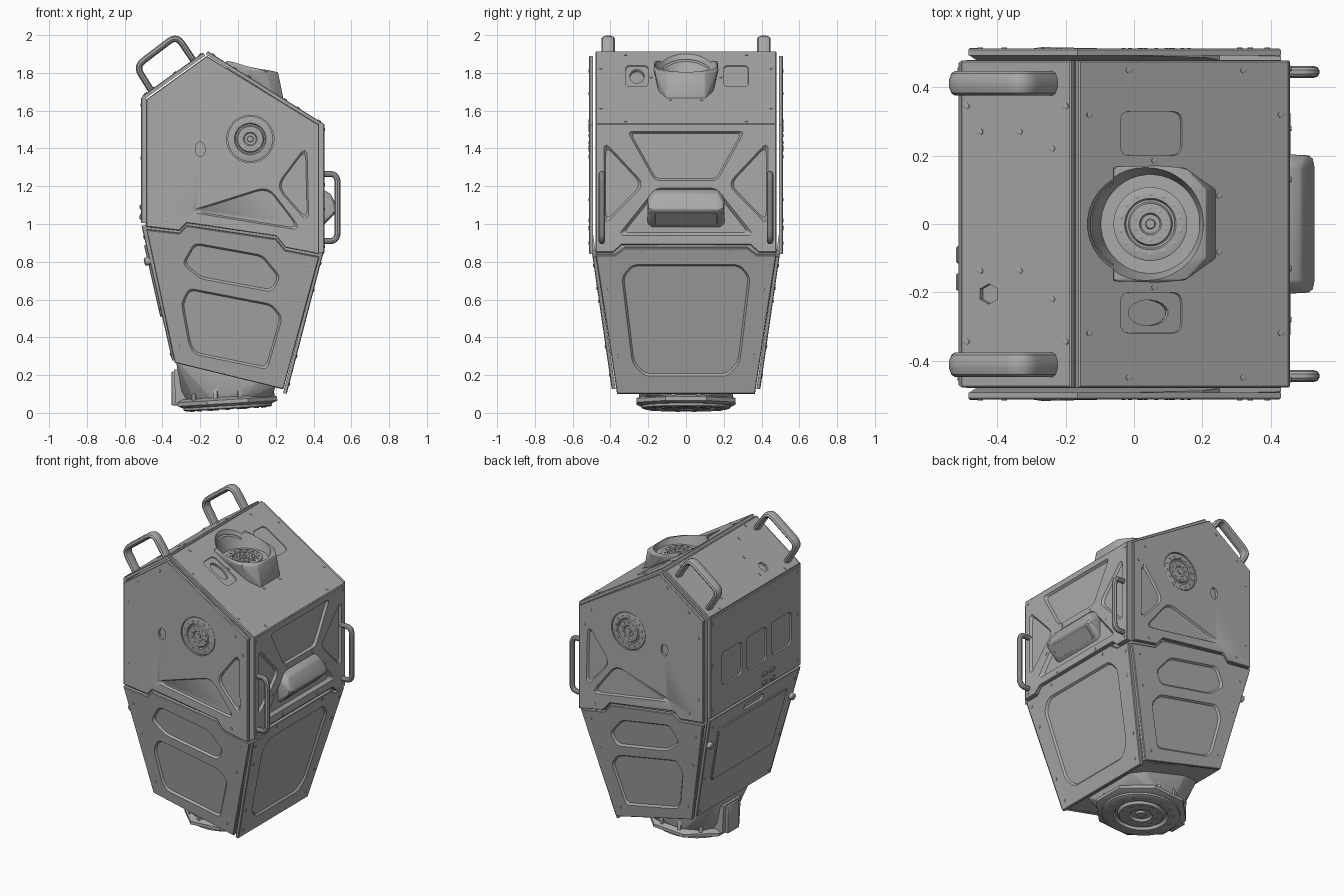
import bpy, bmesh, math
from mathutils import Vector as V

cube = bpy.data.objects.get("Cube")
if cube:
    bpy.data.objects.remove(cube, do_unlink=True)

grey = bpy.data.materials.new("armour_grey")
grey.use_nodes = True
grey.diffuse_color = (0.4, 0.4, 0.4, 1)
grey.node_tree.nodes["Principled BSDF"].inputs["Base Color"].default_value = (0.4, 0.4, 0.4, 1)
parts = []


# Helpers: outlines are drawn on a plane given by an origin, two axes and a normal
def plane(o, a, b, out):
    a, b = V(a), V(b)
    n = a.cross(b).normalized()
    return V(o), a, b, n if n.dot(V(out)) > 0 else -n


def lift(f, d):
    return (f[0] + f[3] * d,) + f[1:]


def circle(r, n, u=0, v=0, sv=1):
    turn = [2 * math.pi * (i + .5) / n for i in range(n)]
    return [(u + r * math.cos(t), v + r * sv * math.sin(t)) for t in turn]


def rect(u0, u1, v0, v1):
    return [(u0, v0), (u1, v0), (u1, v1), (u0, v1)]


def mirror(pts):
    return pts + [(-u, v) for u, v in reversed(pts)]


def rounded(pts, r, steps=4, closed=True):
    pts = [V(p) for p in pts]
    out = []
    for i, p in enumerate(pts):
        if not r or not closed and i in (0, len(pts) - 1):
            out.append(p)
            continue
        a, b = pts[i - 1] - p, pts[(i + 1) % len(pts)] - p
        a = p + a.normalized() * min(r, a.length * .45)
        b = p + b.normalized() * min(r, b.length * .45)
        for k in range(steps + 1):
            t = k / steps
            out.append(a * (1 - t) ** 2 + p * 2 * t * (1 - t) + b * t * t)
    return out


def inset(pts, d):
    out = []
    for i, p in enumerate(pts):
        e, f = (p - pts[i - 1]).normalized(), (pts[(i + 1) % len(pts)] - p).normalized()
        n, m = V((-e.y, e.x)), V((-f.y, f.x))
        out.append(p + (n + m) * d / max(.1, 1 + n.dot(m)))
    return out


def solid(bm, pts, f, sections, r=0):
    pts = [V(p) for p in pts]
    if sum(pts[i - 1].cross(p) for i, p in enumerate(pts)) < 0:
        pts.reverse()
    o, a, b, n = f
    rings = [[bm.verts.new(o + a * p.x + b * p.y + n * d) for p in rounded(inset(pts, s), r)] for d, s in sections]
    for q, s in zip(rings, rings[1:]):
        for i in range(len(q)):
            bm.faces.new((q[i - 1], q[i], s[i], s[i - 1]))
    bm.faces.new(rings[0])
    bm.faces.new(rings[-1])


def finish(name, bm):
    bmesh.ops.recalc_face_normals(bm, faces=bm.faces)
    me = bpy.data.meshes.new(name)
    bm.to_mesh(me)
    bm.free()
    me.materials.append(grey)
    ob = bpy.data.objects.new(name, me)
    bpy.context.scene.collection.objects.link(ob)
    parts.append(ob)
    return ob


def cut(ob, pts, f, sections, r=0):
    bm = bmesh.new()
    solid(bm, pts, f, sections, r)
    cutter = finish("cutter", bm)
    cutter.hide_render = True
    mod = ob.modifiers.new("cut", "BOOLEAN")
    mod.operation, mod.solver, mod.object = "DIFFERENCE", "EXACT", cutter
    me = bpy.data.meshes.new_from_object(ob.evaluated_get(bpy.context.evaluated_depsgraph_get()))
    ob.modifiers.clear()
    ob.data = me
    parts.remove(cutter)
    bpy.data.objects.remove(cutter, do_unlink=True)


# A plate with recesses, each given as outline, corner radius, depth and wall width
def panel(name, pts, f, thick=.02, recesses=(), screws=(), r=0):
    bm = bmesh.new()
    solid(bm, pts, f, [(-thick, 0), (-.004, 0), (0, .004)], r)
    ob = finish(name, bm)
    for outline, radius, depth, wall in recesses:
        cut(ob, outline, f, [(depth, -wall), (-depth, wall)], radius)
    if screws:
        bm = bmesh.new()
        for u, v in screws:
            solid(bm, circle(.009, 8, u, v), f, [(-.004, 0), (.003, 0), (.004, .003)])
        finish(name + "_screws", bm)
    return ob


def hub(name, f, r, h, u=0, v=0):
    bm = bmesh.new()
    steps = [(-.5, 0), (.8, 0), (1, .06), (1, .3), (.4, .34), (.4, .4), (1, .44), (1, .7), (.5, .74), (.5, .86), (.9, .88)]
    solid(bm, circle(r, 40, u, v), f, [(d * h, s * r) for d, s in steps])
    for n, q in ((14, .82), (10, .43)):
        for cu, cv in circle(q * r, n, u, v):
            solid(bm, circle(.06 * r, 8, cu, cv), f, [(.5 * h, 0), (h + .003, 0), (h + .004, .02 * r)])
    return finish(name, bm)


def hull(name, pts, bevel=0):
    bm = bmesh.new()
    for p in pts:
        bm.verts.new(p)
    bmesh.ops.convex_hull(bm, input=bm.verts)
    bmesh.ops.delete(bm, geom=[v for v in bm.verts if not v.link_faces], context="VERTS")
    bmesh.ops.dissolve_limit(bm, angle_limit=.02, verts=bm.verts, edges=bm.edges)
    if bevel:
        bmesh.ops.bevel(bm, geom=bm.edges[:], offset=bevel, segments=2, profile=.5, affect="EDGES")
    return finish(name, bm)


def both(pts):
    return [(x, s * y, z) for x, y, z in pts for s in (-1, 1)]


def handle(name, path, y, radius, flat):
    cu = bpy.data.curves.new(name, "CURVE")
    cu.dimensions, cu.bevel_depth, cu.bevel_resolution, cu.use_fill_caps = "3D", radius, 3, True
    pts = rounded(path, .05, 5, False)
    sp = cu.splines.new("POLY")
    sp.points.add(len(pts) - 1)
    for q, p in zip(sp.points, pts):
        q.co = (p.x, 0, p.y, 1)
    tmp = bpy.data.objects.new("tmp", cu)
    bpy.context.scene.collection.objects.link(tmp)
    me = bpy.data.meshes.new_from_object(tmp.evaluated_get(bpy.context.evaluated_depsgraph_get()))
    bpy.data.objects.remove(tmp, do_unlink=True)
    bm = bmesh.new()
    bm.from_mesh(me)
    for v in bm.verts:
        v.co.y = v.co.y * flat + y
    finish(name, bm)


# Inner body
core = hull("inner_body", both([(-.49, .48, .98), (-.49, .48, 1.655), (-.165, .48, 1.885), (.43, .48, 1.515),
                                (.43, .475, .84), (-.325, .39, .275), (.235, .365, .125)]))

# Side armour, the same on front and back
up_edge = [(-.485, .985), (-.31, .965), (-.27, 1.005), (.2, .935), (.25, .875), (.43, .84)]
low_edge = [(u, v - .015) for u, v in up_edge]
tri_low = [(-.27, 1.065), (.16, 1.2), (.34, .965)]
tri_rear = [(.365, 1.42), (.375, 1.0), (.2, 1.2)]
hexagon = [(-.23, .9), (.13, .835), (.225, .72), (.18, .64), (-.2, .71), (-.295, .79)]
octagon = [(-.26, .66), (.18, .575), (.235, .505), (.155, .23), (-.23, .31), (-.26, .36), (-.3, .58)]
for side, s in (("front", -1), ("back", 1)):
    f = plane((0, s * .513, 0), (1, 0, 0), (0, 0, 1), (0, s, 0))
    panel(side + "_upper_plate", up_edge + [(.43, 1.525), (-.165, 1.89), (-.485, 1.66)], f,
          recesses=[(tri_low, .06, .012, .008), (tri_rear, .06, .012, .008), (circle(.125, 40, .065, 1.45), 0, .013, 0),
                    (circle(.026, 20, -.2, 1.395, 1.5), 0, .016, 0)],
          screws=[(-.45, 1.54), (-.45, 1.13), (-.22, 1.81), (-.38, 1.02), (-.38, 1.69), (.34, 1.52), (.39, 1.41), (.31, .9)])
    hub(side + "_port", lift(f, -.013), .12, .011, .065, 1.45)
    f = plane((0, s * .375, 0), (1, 0, 0), (0, s * .145, 1), (0, s, 0))
    panel(side + "_lower_plate", low_edge + [(.24, .125), (-.335, .265)], f,
          recesses=[(hexagon, .03, .012, .01), (octagon, .03, .012, .01)],
          screws=[(-.42, .87), (-.38, .66), (-.31, .35), (.36, .78), (.31, .59), (.2, .2)])

# Right face: ribbed upper panel with vent, lower panel
f = plane((.457, 0, 0), (0, 1, 0), (0, 0, 1), (1, 0, 0))
wedge = [(.435, 1.44), (.435, .99), (.22, 1.21)]
panel("right_upper_panel", [(-.478, 1.53), (.478, 1.53)] + mirror([(.478, .85), (.385, .85), (.34, .89)]), f, .035,
      recesses=[(mirror([(.31, 1.49), (.165, 1.23)]), .03, .015, .01), (wedge, .05, .015, .01),
                ([(-u, v) for u, v in wedge], .05, .015, .01), (mirror([(.16, 1.19), (.36, .94)]), .03, .02, .015)],
      screws=[(s * u, v) for s in (-1, 1) for u, v in ((.455, 1.5), (.13, 1.21), (.28, 1.08), (.18, .912), (.45, .88))])
hull("vent_hood", both([(.435, .17, 1.19), (.435, .205, 1.15), (.49, .17, 1.16), (.505, .2, 1.11), (.53, .17, 1.08),
                        (.525, .2, 1.07), (.435, .205, 1.0), (.435, .18, .98)]), .008)
f = plane((.535, 0, 1.07), (0, 1, 0), (-.09, 0, -.09), (1, 0, -1))
panel("vent_grille", rect(-.165, .165, .16, .85), lift(f, -.004), .02, r=.04)
for s, side in ((-1, "front"), (1, "back")):
    handle(side + "_grab_handle", [(.44, .91), (.527, .91), (.527, 1.265), (.44, 1.265)], s * .445, .017, 1)
    handle(side + "_top_handle", [(-.455, 1.7), (-.54, 1.835), (-.325, 1.998), (-.235, 1.865)], s * .412, .018, 2)
f = plane((.232, 0, 0), (0, 1, 0), (.26, 0, 1), (1, 0, 0))
panel("right_lower_panel", mirror([(.325, .872), (.375, .835), (.478, .835), (.365, .1)]), f,
      recesses=[(mirror([(.285, .785), (.34, .72), (.285, .265), (.22, .195)]), .03, .012, .01)],
      screws=[(s * u, v) for s in (-1, 1) for u, v in ((.44, .79), (.41, .65), (.36, .3), (.33, .15), (.24, .85))])

# Left face: three pockets above, access flap and latches below
f = plane((-.513, 0, 0), (0, 1, 0), (0, 0, 1), (-1, 0, 0))
panel("left_upper_panel", rect(-.475, .475, 1.005, 1.67), f, .025,
      recesses=[(rect(c - .105, c + .105, 1.18, 1.4), .03, .01, .002) for c in (-.27, -.01, .25)],
      screws=[(s * .45, v) for s in (-1, 1) for v in (1.05, 1.35, 1.63)])
for i, (u, v) in enumerate(((-.17, 1.09), (-.09, 1.09), (-.17, 1.035), (-.09, 1.035))):
    panel("clip_%d" % i, rect(u - .025, u + .025, v - .012, v + .012), lift(f, .008), .015, r=.006)
f = plane((-.286, 0, 0), (0, 1, 0), (-.227, 0, 1), (-1, 0, 0))
panel("left_lower_panel", mirror([(.475, .99), (.385, .275)]), f,
      recesses=[(rect(-.1, .1, .915, .96), .02, .012, .003)],
      screws=[(s * u, v) for s in (-1, 1) for u, v in ((.43, .93), (.39, .55), (.36, .31))])
panel("access_flap", mirror([(.36, .89), (.32, .51)]), lift(f, .01), .015, r=.02)
for s, side in ((-1, "front"), (1, "back")):
    bm = bmesh.new()
    solid(bm, circle(.022, 12, s * .43, .805), f, [(-.01, 0), (.022, 0), (.028, .006)])
    finish(side + "_latch", bm)

# Sloped roof panels
f = plane((0, 0, 2.04), (1, 0, .714), (0, 1, 0), (0, 0, 1))
panel("left_roof_panel", rect(-.508, -.185, -.478, .478), f, recesses=[(circle(.03, 6, -.425, -.205), 0, .015, 0)],
      screws=[(u, v) for u in (-.45, -.335) for v in (.27, -.137)] + [(-.24, .22), (-.24, -.22)]
      + [(u, s * .345) for u in (-.49, -.2) for s in (-1, 1)])
f = plane((0, 0, 1.815), (1, 0, -.626), (0, 1, 0), (0, 0, 1))
roof = panel("right_roof_panel", rect(-.16, .455, -.478, .478), f,
             recesses=[(rect(-.04, .14, .2, .33), .03, .006, .001), (rect(-.04, .14, -.32, -.2), .03, .006, .001),
                       (circle(.058, 20, .045, -.26, .65), 0, .03, 0)],
             screws=[(u, s * v) for s in (-1, 1) for u, v in ((-.13, .32), (-.015, .45), (.32, .45), (.43, .32),
                                                            (.06, .185), (.25, .083), (.21, .083))])

# Neck socket sunk into the roof
cowl = hull("neck_cowl", both([(-.06, .168, 1.865), (.07, .172, 1.815), (.15, .165, 1.808), (.212, .1, 1.803),
                               (-.06, .14, 1.72), (.19, .135, 1.66), (.24, .1, 1.665)]), .004)
f = plane((.048, 0, 1.95), (1, 0, 0), (0, 1, 0), (0, 0, 1))
for ob in (core, roof, cowl):
    cut(ob, circle(.2, 40), f, [(0, 0), (-.18, .055)])
hub("neck_mount", lift(f, -.18), .108, .014)

# Waist joint under the body
base = circle(.235, 12)
hull("waist_neck", [(u - .06, v, .055) for u, v in base] + both([(-.33, .2, .28), (-.2, .25, .26), (.12, .25, .17), (.2, .2, .14)]),
     .006)
f = plane((-.055, 0, .05), (1, 0, .06), (0, 1, 0), (0, 0, -1))
bm = bmesh.new()
solid(bm, circle(.285, 8), f, [(-.035, .03), (-.02, 0), (0, 0), (.012, .025)])
finish("waist_flange", bm)
hub("waist_plate", f, .235, .03)
bm = bmesh.new()
for u, v in circle(1, 12):
    fin = plane((-.055, 0, 0), (u, v, 0), (0, 0, 1), (-v, u, 0))
    solid(bm, [(.18, .06), (.255, .06), (.255, .1), (.24, .14), (.18, .14)], fin, [(-.01, 0), (.01, 0)])
finish("waist_ribs", bm)
hull("waist_gusset", both([(-.34, .09, .23), (-.33, .09, .05), (-.17, .12, .06), (-.2, .12, .22)]))
hull("waist_lug", both([(x, .06, z) for x in (-.352, -.3) for z in (.04, .22)]), .006)

# Smooth the round parts, keeping edges sharp
for ob in bpy.context.selected_objects:
    ob.select_set(False)
for ob in parts:
    ob.select_set(True)
bpy.context.view_layer.objects.active = parts[0]
bpy.ops.object.shade_smooth_by_angle(angle=math.radians(30))
